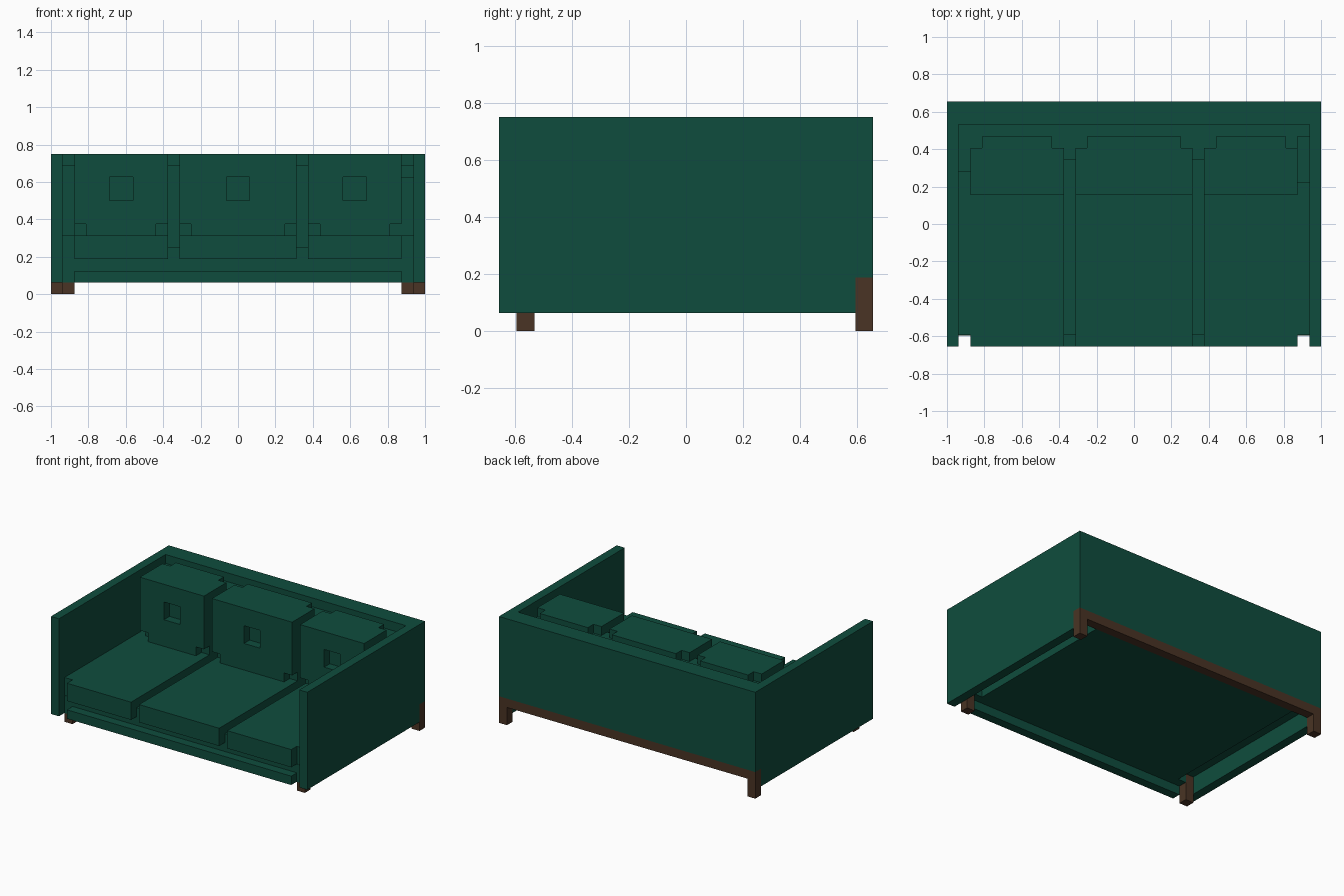
import bpy, bmesh
from mathutils import Vector

if "Cube" in bpy.data.objects:
    bpy.data.objects.remove(bpy.data.objects["Cube"], do_unlink=True)

U = 1 / 16                      # one grid step
ORIGIN = Vector((-16, -10.5, 0))


def material(name, rgb):
    m = bpy.data.materials.new(name)
    m.use_nodes = True
    m.diffuse_color = (*rgb, 1)
    bsdf = m.node_tree.nodes["Principled BSDF"]
    bsdf.inputs["Base Color"].default_value = (*rgb, 1)
    bsdf.inputs["Roughness"].default_value = 0.9
    return m


GREEN = material("green fabric", (0.0048, 0.073, 0.047))
BROWN = material("brown wood", (0.068, 0.034, 0.018))


def boxes(name, spans, mat):
    """Mesh made of boxes, each given as x0, x1, y0, y1, z0, z1 in grid steps from the front right corner."""
    bm = bmesh.new()
    for x0, x1, y0, y1, z0, z1 in spans:
        verts = bmesh.ops.create_cube(bm, size=1)["verts"]
        for v in verts:
            p = Vector((x0 + (v.co.x + .5) * (x1 - x0),
                        y0 + (v.co.y + .5) * (y1 - y0),
                        z0 + (v.co.z + .5) * (z1 - z0)))
            v.co = (p + ORIGIN) * U
    me = bpy.data.meshes.new(name)
    bm.to_mesh(me)
    bm.free()
    me.materials.append(mat)
    ob = bpy.data.objects.new(name, me)
    bpy.context.collection.objects.link(ob)
    return ob


def cut(ob, spans):
    """Carve boxes out of a part."""
    cutter = boxes("cutter", spans, GREEN)
    cutter.hide_render = True
    mod = ob.modifiers.new("notches", "BOOLEAN")
    mod.operation, mod.solver, mod.object = "DIFFERENCE", "EXACT", cutter
    bpy.context.view_layer.objects.active = ob
    bpy.ops.object.modifier_apply(modifier=mod.name)
    bpy.data.objects.remove(cutter, do_unlink=True)


# Arms and legs on both sides
for side, x in (("right", 0), ("left", 31)):
    boxes(side + "_arm", [(x, x + 1, 0, 20, 1, 12)], GREEN)
    fx = 1 if x == 0 else 30
    boxes(side + "_front_leg", [(fx, fx + 1, 1, 2, 0, 3)], BROWN)
    boxes(side + "_front_leg_cover", [(fx, fx + 1, 0.95, 1, 1, 3)], GREEN)
    boxes(side + "_back_leg", [(x, x + 1, 20, 21, 0, 2)], BROWN)

# Back wall and the wooden rail under it
boxes("back_wall", [(0, 32, 20, 21, 3, 12), (1, 31, 19, 20, 3, 12)], GREEN)
boxes("back_rail", [(0, 32, 20, 21, 2, 3)], BROWN)

# Frame under the seat
boxes("front_rail", [(2, 30, 0, 1, 1, 2)], GREEN)
boxes("seat_base", [(2, 30, 1, 2, 2, 3), (3, 29, 2, 20, 2, 3)], GREEN)

# Seat with notched front corners and two seams
seat = boxes("seat_cushions", [(1, 31, 0, 19, 3, 5)], GREEN)
seat_cuts = [(0, 2, -1, 1, 2, 6), (30, 32, -1, 1, 2, 6)]
for x in (10, 21):
    seat_cuts += [(x, x + 1, -1, 1, 2, 6)]
cut(seat, seat_cuts)
cut(seat, [(x, x + 1, 0.5, 16, 4, 6) for x in (10, 21)])

# Padding behind and beside the back cushions
boxes("back_padding", [(1, 31, 16, 19, 5, 11)], GREEN)
cut(bpy.data.objects["back_padding"], [(30, 32, 15, 18, 10, 12)])
boxes("right_side_padding", [(1, 2, 15, 16, 5, 11)], GREEN)
boxes("left_side_padding", [(30, 31, 14, 16, 5, 10)], GREEN)

# Three back cushions with clipped corners and a square dimple
for name, a, b in (("right", 2, 10), ("middle", 11, 21), ("left", 22, 30)):
    cushion = boxes(name + "_back_cushion", [(a, b, 13, 18, 5, 12)], GREEN)
    mid = (a + b) / 2
    cuts = [(mid - 1, mid + 1, 12, 14, 8, 10)]
    for x0, x1 in ((a - 1, a + 1), (b - 1, b + 1)):
        cuts += [(x0, x1, 12, 14, 4, 6), (x0, x1, 17, 19, 4, 13)]
    cut(cushion, cuts)
